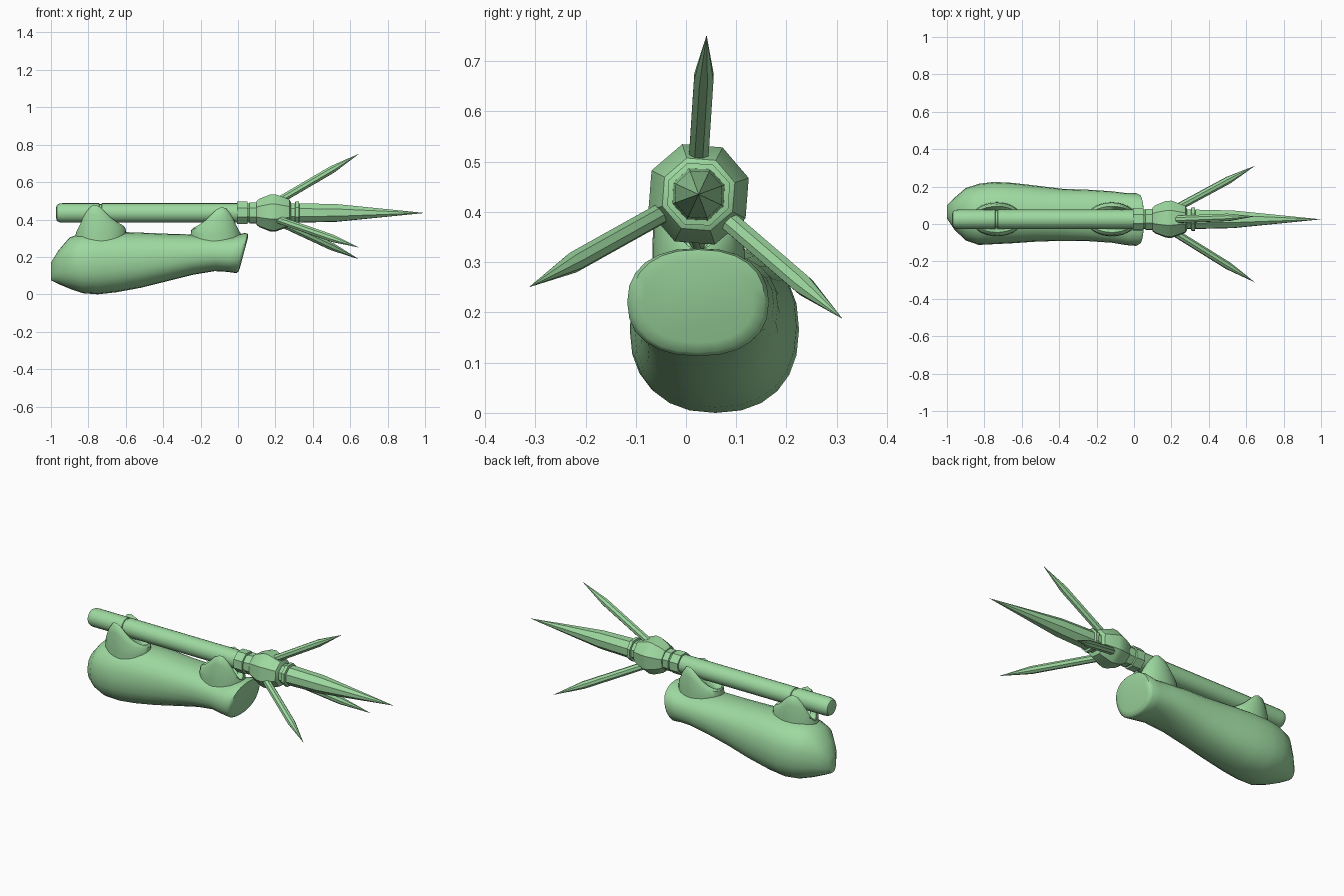
import bpy, bmesh, math
from mathutils import Vector

if "Cube" in bpy.data.objects:
    bpy.data.objects.remove(bpy.data.objects["Cube"])

green = bpy.data.materials.new("pale_green")
green.diffuse_color = (0.34, 0.69, 0.35, 1)
green.use_nodes = True
green.node_tree.nodes["Principled BSDF"].inputs["Base Color"].default_value = green.diffuse_color
AXIS_Y, AXIS_Z = 0.025, 0.435


def loft(name, rings, angle):
    """Skin a list of equal-length point rings and cap both ends."""
    bm = bmesh.new()
    rows = [[bm.verts.new(p) for p in ring] for ring in rings]
    n = len(rows[0])
    for a, b in zip(rows, rows[1:]):
        for i in range(n):
            j = (i + 1) % n
            bm.faces.new((a[i], a[j], b[j], b[i]))
    bm.faces.new(rows[0])
    bm.faces.new(rows[-1])
    bmesh.ops.remove_doubles(bm, verts=bm.verts, dist=0.0002)
    bmesh.ops.recalc_face_normals(bm, faces=bm.faces)
    mesh = bpy.data.meshes.new(name)
    bm.to_mesh(mesh)
    bm.free()
    obj = bpy.data.objects.new(name, mesh)
    bpy.context.collection.objects.link(obj)
    mesh.materials.append(green)
    bpy.ops.object.select_all(action='DESELECT')
    obj.select_set(True)
    bpy.context.view_layer.objects.active = obj
    bpy.ops.object.shade_smooth_by_angle(angle=math.radians(angle))
    return obj


def turned(name, start, direction, profile, sides, phase=0.0, angle=35):
    """Lathe (distance, radius) pairs around a line."""
    d = Vector(direction).normalized()
    u = Vector((0, 1, 0))
    u = (u - d * u.dot(d)).normalized()
    v = d.cross(u)
    rings = []
    for t, r in profile:
        c = Vector(start) + d * t
        rings.append([c + (u * math.cos(a) + v * math.sin(a)) * r
                      for a in (math.radians(phase) + math.tau * i / sides
                                for i in range(sides))])
    return loft(name, rings, angle)


def signed_pow(v, p):
    return math.copysign(abs(v) ** p, v)


# Forearm: x, y min, y max, z min, z max, forward lean
sections = [
    (-1.00, 0.03, 0.10, 0.075, 0.17, 0),
    (-0.96, -0.03, 0.14, 0.055, 0.235, 0),
    (-0.90, -0.088, 0.192, 0.03, 0.305, 0),
    (-0.83, -0.112, 0.215, 0.006, 0.328, 0),
    (-0.75, -0.108, 0.225, 0.0, 0.332, 0),
    (-0.65, -0.103, 0.22, 0.011, 0.334, 0),
    (-0.52, -0.094, 0.205, 0.035, 0.330, 0),
    (-0.38, -0.09, 0.188, 0.07, 0.324, 0),
    (-0.24, -0.092, 0.183, 0.105, 0.320, 0),
    (-0.12, -0.1, 0.175, 0.124, 0.312, 0.005),
    (-0.04, -0.113, 0.165, 0.12, 0.312, 0.015),
    (0.012, -0.117, 0.165, 0.113, 0.328, 0.022),
    (0.027, -0.108, 0.157, 0.12, 0.325, 0.025),
    (0.032, -0.085, 0.135, 0.14, 0.305, 0.022),
]
rings = []
for x, y0, y1, z0, z1, lean in sections:
    ring = []
    for i in range(24):
        a = math.tau * i / 24
        c, s = signed_pow(math.cos(a), 0.87), signed_pow(math.sin(a), 0.87)
        ring.append((x + lean * s, (y0 + y1) / 2 + c * (y1 - y0) / 2,
                     (z0 + z1) / 2 + s * (z1 - z0) / 2))
    rings.append(ring)
loft("forearm", rings, 50)


# Saddle mounts: oval columns with two horns hugging the shaft
def saddle(name, cx, flip, peak):
    outline = [(-0.135, 0.335), (-0.115, 0.39), (-0.09, 0.435), (-0.06, 0.472),
               (-0.03, 0.478), (0.01, 0.46), (0.045, 0.42), (0.09, 0.388), (0.135, 0.365)]

    def height(t):
        for (a, za), (b, zb) in zip(outline, outline[1:]):
            if t <= b:
                return za + (zb - za) * max(0, (t - a) / (b - a)) + peak
        return outline[-1][1] + peak

    rows = [[] for _ in range(6)]
    for i in range(28):
        a = math.tau * i / 28
        t, y = 0.135 * math.cos(a), 0.092 * math.sin(a)
        h = height(t)
        low = min(h - 0.01, 0.41)
        steps = ((1, 1, 0.25), (1, 1, 0.32), (0.98, 0.97, 0.33 + (h - 0.33) * 0.65),
                 (0.95, 0.88, h - 0.01), (0.92, 0.76, h), (0.7, 0.4, low))
        for row, (sx, sy, z) in zip(rows, steps):
            row.append((cx + flip * t * sx, AXIS_Y + y * sy, z))
    loft(name, rows, 50)


saddle("rear_saddle", -0.733, 1, 0)
saddle("front_saddle", -0.118, -1, -0.012)

# Shaft with a rounded butt and a groove
base = (0, AXIS_Y, AXIS_Z)
turned("shaft", base, (1, 0, 0),
       [(-0.972, 0.03), (-0.968, 0.043), (-0.955, 0.05), (-0.94, 0.052),
        (-0.742, 0.052), (-0.740, 0.047), (-0.730, 0.047), (-0.728, 0.052),
        (0.01, 0.052)], 20)

# Collars, hub and neck ring
turned("rear_collar", base, (1, 0, 0),
       [(-0.005, 0.064), (0.05, 0.064), (0.052, 0.055), (0.06, 0.055),
        (0.062, 0.06), (0.095, 0.06), (0.11, 0.06)], 8, 20)
turned("hub", base, (1, 0, 0),
       [(0.098, 0.066), (0.115, 0.08), (0.17, 0.103), (0.20, 0.105),
        (0.275, 0.076), (0.283, 0.06)], 8, 18)
turned("neck_ring", base, (1, 0, 0),
       [(0.27, 0.055), (0.305, 0.055), (0.307, 0.066), (0.325, 0.066),
        (0.328, 0.052), (0.345, 0.052)], 8, 20)

# Main spike
turned("main_spike", base, (1, 0, 0),
       [(0.33, 0.055), (0.53, 0.05), (1.0, 0.0)], 8, 20)

# Three splayed side prongs
prongs = {
    "upper_prong": ((0.20, 0.024, 0.49), (0.648, 0.041, 0.752)),
    "front_prong": ((0.20, -0.035, 0.405), (0.648, -0.313, 0.25)),
    "back_prong": ((0.20, 0.07, 0.395), (0.648, 0.312, 0.187)),
}
for name, (a, b) in prongs.items():
    d = Vector(b) - Vector(a)
    L = d.length
    turned(name, a, d, [(0, 0.021), (0.68 * L, 0.021), (L, 0.0)], 8, 20)
